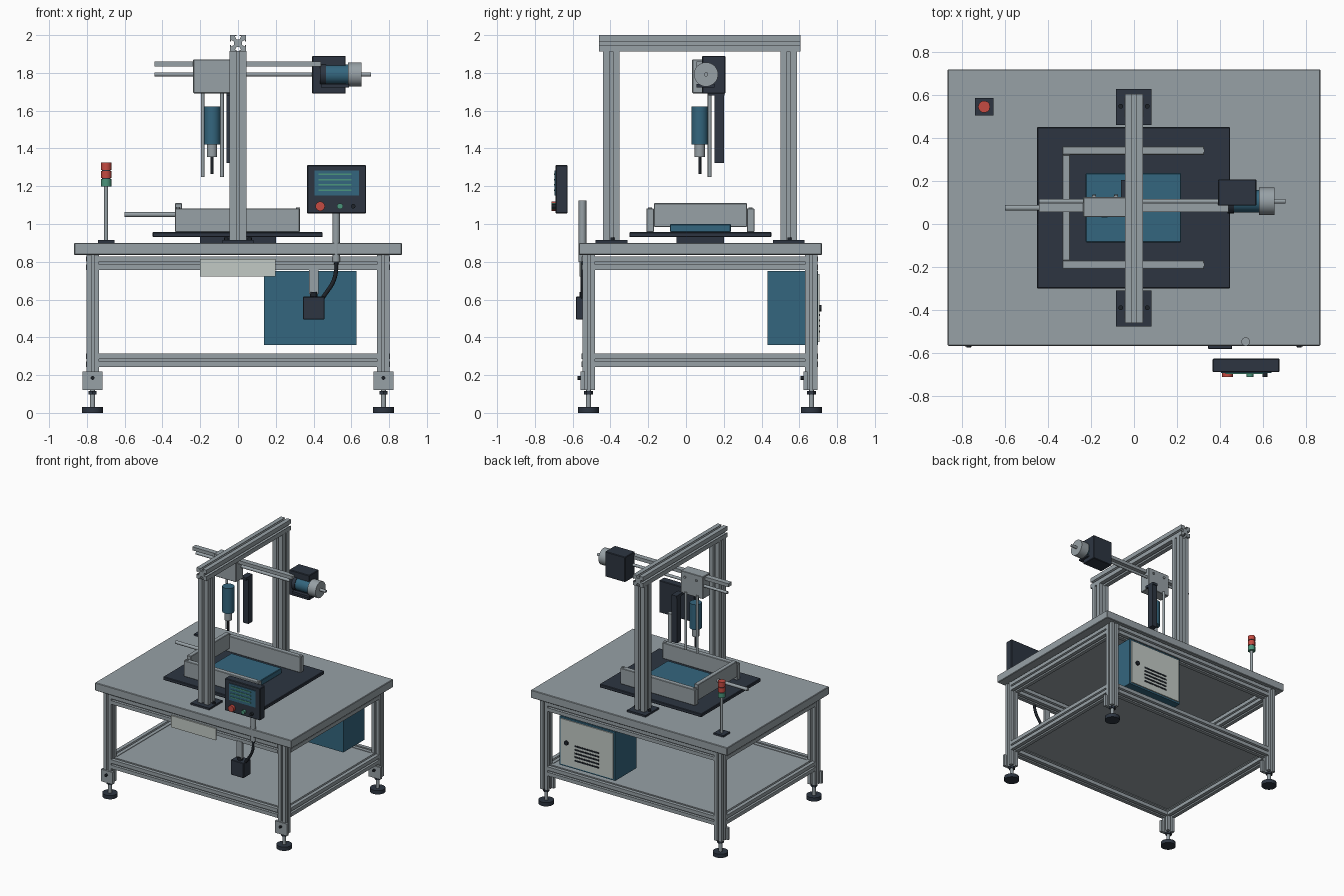
import bpy, bmesh
from math import radians
from mathutils import Matrix, Vector

if "Cube" in bpy.data.objects:
    bpy.data.objects.remove(bpy.data.objects["Cube"])


def material(name, *rgb):
    m = bpy.data.materials.new(name)
    m.use_nodes = True
    m.diffuse_color = (*rgb, 1)
    bsdf = next(n for n in m.node_tree.nodes if n.type == "BSDF_PRINCIPLED")
    bsdf.inputs["Base Color"].default_value = (*rgb, 1)
    return m


GREY = material("aluminium grey", .31, .355, .38)
NAVY = material("dark navy", .026, .036, .053)
BLUE = material("steel blue", .034, .133, .21)
PALE = material("pale panel", .54, .59, .56)
RED = material("signal red", .56, .07, .055)
GREEN = material("signal green", .07, .30, .20)
BLACK = material("rubber black", .013, .017, .023)

AXES = {"x": Matrix.Rotation(radians(90), 4, "Y"),
        "y": Matrix.Rotation(radians(-90), 4, "X"),
        "z": Matrix.Identity(4)}


def finish(name, bm, mat):
    bmesh.ops.recalc_face_normals(bm, faces=bm.faces)
    mesh = bpy.data.meshes.new(name)
    bm.to_mesh(mesh)
    bm.free()
    mesh.materials.append(mat)
    ob = bpy.data.objects.new(name, mesh)
    bpy.context.collection.objects.link(ob)
    return ob


def box(name, mat, x, y, z, bevel=0):
    """Box given by its (min, max) range on each axis."""
    bm = bmesh.new()
    bmesh.ops.create_cube(bm, size=1)
    for v in bm.verts:
        v.co = [(r[0] + r[1]) / 2 + c * (r[1] - r[0]) for r, c in zip((x, y, z), v.co)]
    if bevel:
        bmesh.ops.bevel(bm, geom=bm.edges[:], offset=bevel, segments=1, affect="EDGES")
    return finish(name, bm, mat)


def rod(name, mat, start, length, r, axis="z", sides=24):
    """Cylinder from a start point along an axis, with smooth sides and flat caps."""
    bm = bmesh.new()
    bmesh.ops.create_cone(bm, cap_ends=True, segments=sides, radius1=r, radius2=r, depth=length)
    for f in bm.faces:
        f.smooth = len(f.verts) == 4 and sides > 8
    bm.transform(Matrix.Translation(start) @ AXES[axis] @ Matrix.Translation((0, 0, length / 2)))
    return finish(name, bm, mat)


def extrusion(name, start, length, size, axis="z"):
    """Slotted square profile pulled along an axis."""
    h, w, c = size / 2, size * .1, size * .2
    lip, deep = h - size * .07, h - size * .26
    side = [(h, h), (w, h), (w, lip), (c, lip), (w, deep),
            (-w, deep), (-c, lip), (-w, lip), (-w, h)]
    bm = bmesh.new()
    verts = []
    for k in range(4):
        turn = Matrix.Rotation(radians(90 * k), 4, "Z")
        verts += [bm.verts.new(turn @ Vector((px, py, 0))) for px, py in side]
    face = bm.faces.new(verts)
    top = bmesh.ops.extrude_face_region(bm, geom=[face])["geom"]
    bmesh.ops.translate(bm, vec=(0, 0, length),
                        verts=[g for g in top if isinstance(g, bmesh.types.BMVert)])
    bm.transform(Matrix.Translation(start) @ AXES[axis])
    return finish(name, bm, GREY)


# Table frame: legs, brackets, levelling feet and rails
LEG_X, FRONT, BACK, W = .77, -.516, .664, .066
for sx, side in ((-1, "right"), (1, "left")):
    x = sx * LEG_X
    for y, end in ((FRONT, "front"), (BACK, "back")):
        tag = f"{end}_{side}"
        extrusion(f"leg_{tag}", (x, y, .12), .715, W)
        box(f"foot_bracket_{tag}", GREY, (x - .052, x + .052), (y - .042, y - .02), (.122, .218))
        rod(f"bracket_bolt_{tag}", BLACK, (x, y - .058, .185), .018, .01, "y", 12)
        rod(f"foot_pad_{tag}", NAVY, (x, y, 0), .03, .056)
        rod(f"foot_stem_{tag}", GREY, (x, y, .03), .09, .014, "z", 16)
        rod(f"foot_nut_{tag}", NAVY, (x, y, .098), .018, .024, "z", 6)
for z, level in ((.278, "lower"), (.793, "upper")):
    for y, end in ((FRONT, "front"), (BACK, "back")):
        extrusion(f"{level}_rail_{end}", (-LEG_X + W / 2, y, z), 2 * LEG_X - W, W + .006, "x")
    for sx, side in ((-1, "right"), (1, "left")):
        extrusion(f"{level}_rail_{side}", (sx * LEG_X, FRONT + W / 2, z),
                  BACK - FRONT - W, W + .006, "y")
box("lower_shelf", GREY, (-.745, .745), (-.49, .64), (.292, .31))
box("table_top", GREY, (-.868, .868), (-.567, .72), (.836, .9), .004)

# Portal frame
for y, end in ((-.395, "front"), (.543, "back")):
    box(f"portal_base_{end}", NAVY, (-.083, .081), (y - .083, y + .085), (.9, .914))
    extrusion(f"portal_post_{end}", (0, y, .914), 1.002, .088)
    for bx in (-.062, .062):
        rod(f"base_bolt_{end}", BLACK, (bx, y + .005, .914), .014, .011, "z", 12)
extrusion("portal_beam", (0, -.46, 1.957), 1.065, .086, "y")

# Work fixture on the table
box("fixture_spacer", NAVY, (-.2, .2), (-.05, .2), (.9, .93))
box("fixture_plate", NAVY, (-.452, .448), (-.3, .452), (.93, .957), .004)
box("work_block", BLUE, (-.225, .22), (-.085, .237), (.957, 1.0), .004)
for y, end in ((-.19, "front"), (.342, "back")):
    box(f"guide_wall_{end}", GREY, (-.333, .327), (y - .02, y + .02), (.957, 1.083), .003)
    for x in (-.318, .318):
        rod("guide_screw", GREY, (x, y, 1.082), .006, .011, "z", 12)
box("pusher_plate", GREY, (-.333, -.297), (-.17, .322), (.985, 1.11), .003)
rod("pusher_rod", GREY, (-.6, .075, 1.05), .275, .013, "x")

# Cross slide with carriage
box("upper_guide_bar", GREY, (-.442, .44), (.056, .098), (1.833, 1.86))
rod("lead_screw", GREY, (-.442, .106, 1.792), 1.147, .011, "x")
box("carriage", GREY, (-.237, -.04), (.033, .125), (1.692, 1.87), .003)
for x in (-.185, -.083):
    rod("carriage_screw", GREY, (x, .13, 1.83), .008, .009, "y", 12)
    rod("vertical_guide_rod", GREY, (x - .002, .125, 1.25), .46, .01)
box("cable_channel", NAVY, (-.06, -.014), (.15, .2), (1.322, 1.7))
box("channel_mount", NAVY, (-.06, -.014), (.12, .205), (1.68, 1.7))

# Spindle
rod("spindle_body", BLUE, (-.137, .073, 1.42), .202, .044)
rod("spindle_chuck", GREY, (-.137, .073, 1.355), .065, .027)
rod("spindle_tip", BLACK, (-.137, .073, 1.265), .09, .008, "z", 12)

# Drive motor at the end of the slide
box("motor_housing", NAVY, (.392, .57), (.085, .208), (1.69, 1.89), .004)
box("motor_cradle", NAVY, (.44, .588), (.056, .15), (1.723, 1.74))
rod("motor_flange", NAVY, (.435, .106, 1.792), .03, .056, "x")
rod("motor_body", BLUE, (.465, .106, 1.792), .12, .052, "x")
rod("motor_cap", GREY, (.583, .106, 1.792), .072, .064, "x", 32)

# Operator panel with screen and buttons
rod("panel_post", GREY, (.52, -.548, .8), .325, .02)
box("panel_case", NAVY, (.366, .678), (-.69, -.627), (1.056, 1.312), .004)
box("panel_screen", BLUE, (.405, .64), (-.695, -.688), (1.152, 1.284))
for i in range(4):
    z = 1.175 + i * .028
    box("screen_line", GREEN, (.425, .602), (-.699, -.694), (z, z + .008))
for name, mat, x, r in (("stop_button", RED, .435, .025), ("start_button", GREEN, .54, .016),
                        ("reset_button", BLACK, .61, .012)):
    rod(name, mat, (x, -.712, 1.094), .025, r, "y", 16)

# Foot of the panel post: cable, junction box and bracket
cable = bpy.data.curves.new("panel_cable", "CURVE")
cable.dimensions = "3D"
cable.bevel_depth = .011
cable.bevel_resolution = 2
spline = cable.splines.new("BEZIER")
path = [(.522, -.548, .81), (.51, -.548, .71), (.45, -.548, .61)]
spline.bezier_points.add(len(path) - 1)
for p, co in zip(spline.bezier_points, path):
    p.co = co
    p.handle_left_type = p.handle_right_type = "AUTO"
cable.materials.append(BLACK)
bpy.context.collection.objects.link(bpy.data.objects.new("panel_cable", cable))
box("junction_box", NAVY, (.345, .457), (-.583, -.495), (.495, .615), .003)
box("junction_bracket", GREY, (.375, .425), (-.555, -.535), (.63, .765))
rod("junction_gland", BLACK, (.4, -.545, .61), .03, .02, "z", 12)
box("front_label_plate", PALE, (-.2, .198), (-.563, -.553), (.722, .815))

# Control cabinet under the table, door at the back
box("cabinet", BLUE, (.137, .628), (.432, .698), (.36, .75))
box("cabinet_door", PALE, (.152, .613), (.697, .706), (.374, .736))
for i in range(5):
    z = .425 + i * .029
    box("door_vent", BLACK, (.275, .49), (.704, .709), (z, z + .012))
rod("door_lock", BLACK, (.56, .704, .555), .014, .017, "y", 16)

# Signal tower
box("tower_base", NAVY, (-.741, -.655), (.505, .587), (.9, .914))
rod("tower_pole", GREY, (-.698, .546, .914), .3, .011)
for name, mat, z in (("green_lamp", GREEN, 1.199), ("lower_red_lamp", RED, 1.243),
                     ("upper_red_lamp", RED, 1.287)):
    rod(name, mat, (-.698, .546, z), .038, .028, "z", 12)
rod("tower_core", NAVY, (-.698, .546, 1.2), .11, .023, "z", 12)
